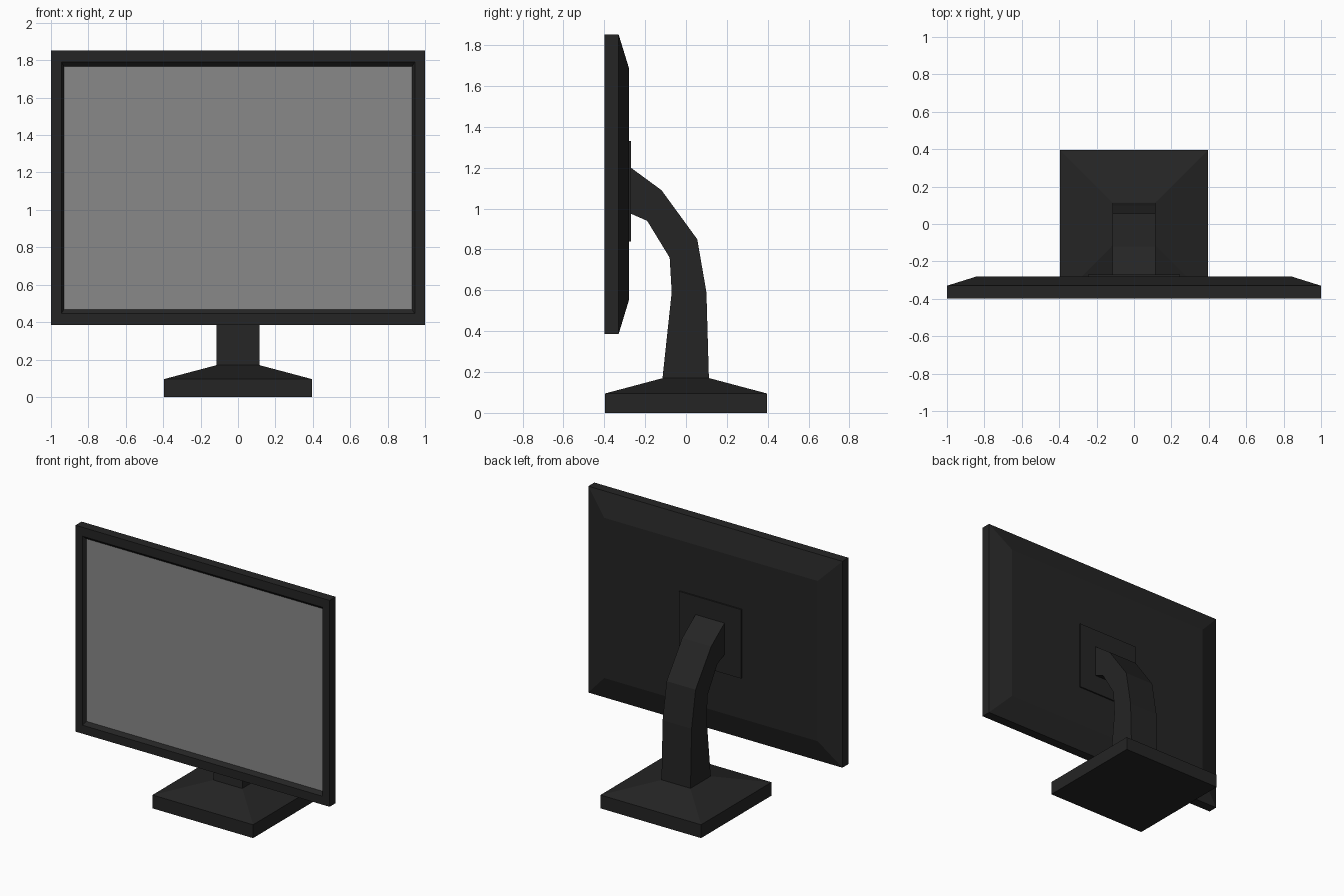
import bpy, bmesh

if "Cube" in bpy.data.objects:
    bpy.data.objects.remove(bpy.data.objects["Cube"])

def material(name, color):
    m = bpy.data.materials.new(name)
    m.diffuse_color = color
    m.use_nodes = True
    m.node_tree.nodes["Principled BSDF"].inputs["Base Color"].default_value = m.diffuse_color
    return m

black = material("black_plastic", (0.018, 0.018, 0.018, 1))
grey = material("screen_grey", (0.25, 0.25, 0.25, 0.6))

def loft(name, rings, mat, cap_start=True, cap_end=True):
    """Join a sequence of four-point rings into one flat-faced mesh."""
    bm = bmesh.new()
    loops = [[bm.verts.new(p) for p in r] for r in rings]
    for a, b in zip(loops, loops[1:]):
        for i in range(4):
            j = (i + 1) % 4
            bm.faces.new((a[i], a[j], b[j], b[i]))
    if cap_start:
        bm.faces.new(loops[0][::-1])
    if cap_end:
        bm.faces.new(loops[-1])
    if len(rings) > 1:
        bmesh.ops.recalc_face_normals(bm, faces=bm.faces)
    me = bpy.data.meshes.new(name)
    bm.to_mesh(me)
    bm.free()
    me.materials.append(mat)
    ob = bpy.data.objects.new(name, me)
    bpy.context.collection.objects.link(ob)
    return ob

def upright(hx, z0, z1, y):
    return [(-hx, y, z0), (hx, y, z0), (hx, y, z1), (-hx, y, z1)]

def level(h, z):
    return [(-h, -h, z), (h, -h, z), (h, h, z), (-h, h, z)]

# Monitor housing: recessed sloped bezel, rim, chamfered back
loft("housing", [
    upright(0.93, 0.468, 1.767, -0.375),
    upright(0.945, 0.445, 1.79, -0.398),
    upright(1.0, 0.385, 1.853, -0.398),
    upright(1.0, 0.385, 1.853, -0.33),
    upright(0.84, 0.55, 1.69, -0.28),
], black, cap_start=False)

# Screen panel, facing forward
loft("screen", [upright(0.93, 0.468, 1.767, -0.375)], grey, cap_start=False)

# Square mounting plate on the back
loft("mount_plate", [upright(0.245, 0.84, 1.33, -0.28),
                     upright(0.245, 0.84, 1.33, -0.27)], black, cap_start=False)

# Curved arm: pairs of front and back (y, z) points from base to plate
arm = [((-0.115, 0.17), (0.112, 0.17)),
       ((-0.07, 0.59), (0.10, 0.59)),
       ((-0.08, 0.76), (0.055, 0.85)),
       ((-0.19, 0.94), (-0.12, 1.09)),
       ((-0.27, 0.975), (-0.27, 1.20))]
w = 0.114
loft("stand_arm", [[(-w, *f), (w, *f), (w, *b), (-w, *b)] for f, b in arm],
     black, cap_start=False, cap_end=False)

# Square base with sloped top
loft("base", [level(0.396, 0), level(0.396, 0.095), level(0.114, 0.17)], black)
